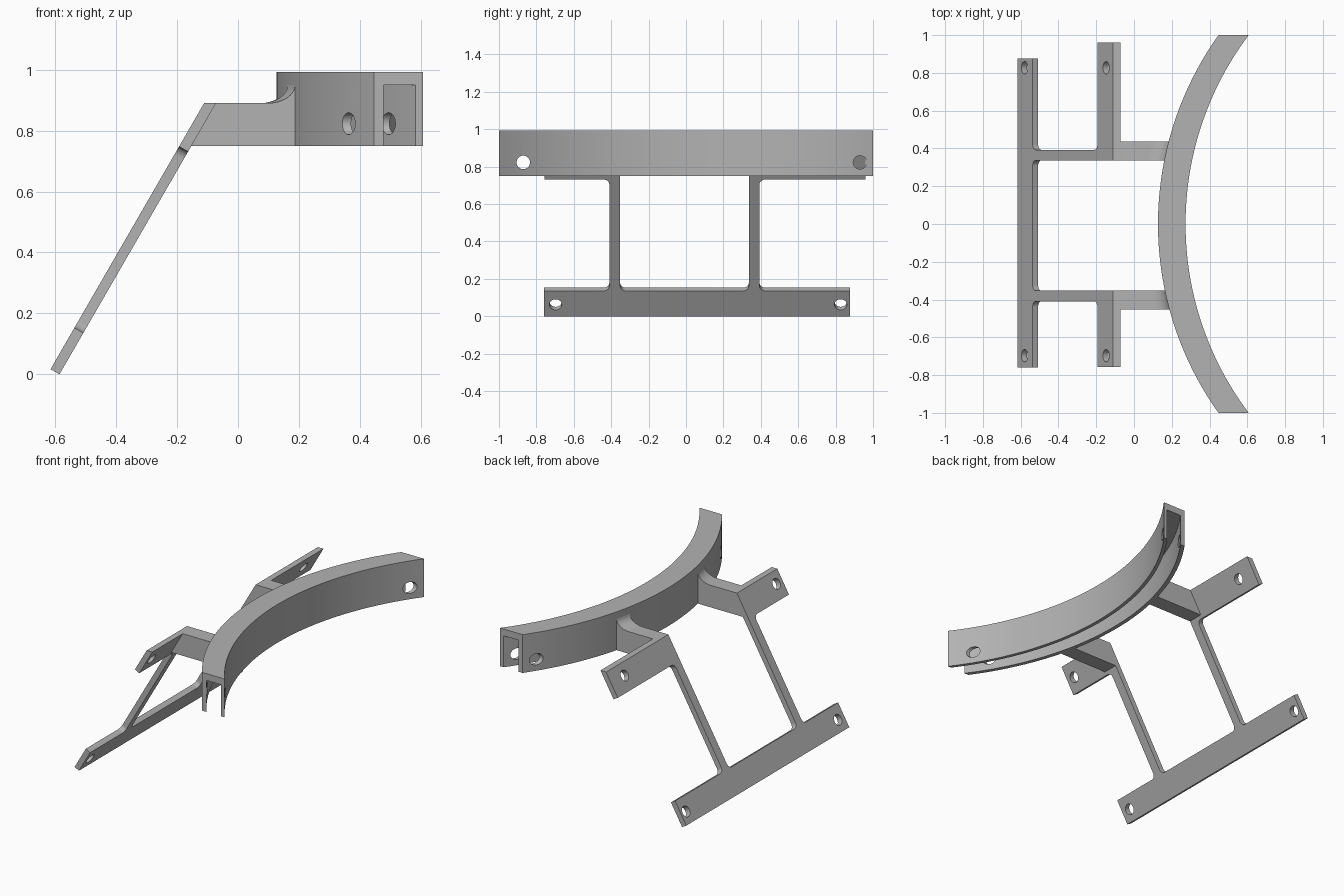
import bpy, bmesh, math
from mathutils import Vector, Matrix

cube = bpy.data.objects.get("Cube")
if cube:
    bpy.data.objects.remove(cube, do_unlink=True)

GREY = (0.45, 0.45, 0.45, 1)
grey = bpy.data.materials.new("satin grey")
grey.use_nodes = True
grey.diffuse_color = GREY
grey.node_tree.nodes["Principled BSDF"].inputs["Base Color"].default_value = GREY

TOP, BOTTOM, ARM_TOP, ROOF = 0.993, 0.75, 0.89, 0.95


def make_object(name, bm):
    bmesh.ops.recalc_face_normals(bm, faces=bm.faces)
    mesh = bpy.data.meshes.new(name)
    bm.to_mesh(mesh)
    bm.free()
    obj = bpy.data.objects.new(name, mesh)
    bpy.context.collection.objects.link(obj)
    mesh.materials.append(grey)
    return obj


def loft(name, rings):
    """Skin a row of closed rings and cap both ends."""
    bm = bmesh.new()
    rows = [[bm.verts.new(p) for p in ring] for ring in rings]
    for a, b in zip(rows, rows[1:]):
        for i in range(len(a)):
            j = (i + 1) % len(a)
            bm.faces.new((a[i], a[j], b[j], b[i]))
    bm.faces.new(rows[0])
    bm.faces.new(rows[-1])
    return make_object(name, bm)


def drill(obj, centres, axis, radius):
    """Cut round holes through the part along an axis."""
    turn = Vector(axis).to_track_quat('Z', 'Y').to_matrix().to_4x4()
    bm = bmesh.new()
    for c in centres:
        bmesh.ops.create_cone(bm, cap_ends=True, segments=32, radius1=radius, radius2=radius,
                              depth=0.5, matrix=Matrix.Translation(c) @ turn)
    cutter = make_object("hole_cutter", bm)
    cutter.hide_render = True
    mod = obj.modifiers.new("holes", 'BOOLEAN')
    mod.object, mod.operation, mod.solver = cutter, 'DIFFERENCE', 'EXACT'
    select(obj)
    bpy.ops.object.modifier_apply(modifier=mod.name)
    bpy.data.objects.remove(cutter, do_unlink=True)


def select(obj):
    bpy.ops.object.select_all(action='DESELECT')
    obj.select_set(True)
    bpy.context.view_layer.objects.active = obj


def finish(obj):
    select(obj)
    bpy.ops.object.shade_smooth_by_angle(angle=math.radians(30))


def bow(y, x0, radius):
    return x0 + radius - math.sqrt(radius * radius - y * y)


def outer_x(y):
    return bow(y, 0.127, 1.722)


# Curved channel, open underneath and at both ends
def channel_ring(y):
    a, b = outer_x(y), bow(y, 0.152, 1.697)
    c, d = bow(y, 0.25, 1.672), bow(y, 0.273, 1.664)
    return [(a, y, BOTTOM), (a, y, TOP), (d, y, TOP), (d, y, BOTTOM),
            (c, y, BOTTOM), (c, y, ROOF), (b, y, ROOF), (b, y, BOTTOM)]


STEPS = 64
channel = loft("curved_channel", [channel_ring(-1 + 2 * i / STEPS) for i in range(STEPS + 1)])
drill(channel, [(0.45, -0.87, 0.823), (0.45, 0.93, 0.823)], (1, 0, 0), 0.036)
finish(channel)

# Sloping frame: foot bar, two struts and two side tabs in one plate
UP = Vector((0.5, 0, math.sqrt(0.75)))
OUT = Vector((-math.sqrt(0.75), 0, 0.5))
CORNER = Vector((-0.586, 0, 0))
THICK = 0.034
BAR, TAB, END = 0.157, 0.844, 1.05


def on_plate(y, u, depth=0.0):
    return CORNER + UP * u + OUT * depth + Vector((0, y, 0))


def rounded(points, radius=0.03, steps=6):
    """Round the corners flagged with 1."""
    path = []
    for i, (y, u, flag) in enumerate(points):
        p = Vector((y, u))
        if not flag:
            path.append(p)
            continue
        a = (Vector(points[i - 1][:2]) - p).normalized() * radius
        b = (Vector(points[(i + 1) % len(points)][:2]) - p).normalized() * radius
        for k in range(steps + 1):
            t = k / steps * math.pi / 2
            path.append(p + a * (1 - math.sin(t)) + b * (1 - math.cos(t)))
    return path


def frame_side(bar_y, tab_y, out_y, in_y):
    return [(bar_y, 0, 0), (bar_y, BAR, 0), (out_y, BAR, 1), (out_y, TAB, 1),
            (tab_y, TAB, 0), (tab_y, END, 0), (in_y, END, 0), (in_y, BAR, 1)]


outline = rounded(frame_side(0.876, 0.961, 0.393, 0.336)
                  + frame_side(-0.76, -0.757, -0.41, -0.352)[::-1])
frame = loft("sloping_frame", [[on_plate(p.x, p.y, d) for p in outline] for d in (0, THICK)])
for v in frame.data.vertices:      # trim the tops level
    if v.co.z > ARM_TOP:
        v.co -= UP * ((v.co.z - ARM_TOP) / UP.z)
drill(frame, [on_plate(y, u) for y in (-0.697, 0.827) for u in (0.072, 0.935)], OUT, 0.033)
finish(frame)


# Arms joining the frame to the channel, flared up where they meet it
def arm_ring(y):
    end = outer_x(y)
    face = [CORNER.x + z * UP.x / UP.z for z in (BOTTOM, ARM_TOP)]
    ring = [(face[0], y, BOTTOM), (face[1], y, ARM_TOP)]
    for k in range(9):
        t = k / 8 * math.pi / 2
        ring.append((end - 0.09 + 0.09 * math.sin(t), y, ROOF - 0.06 * math.cos(t)))
    return ring + [(end + 0.012, y, ROOF), (end + 0.012, y, BOTTOM)]


for name, y0, y1 in (("back_arm", 0.336, 0.436), ("front_arm", -0.452, -0.352)):
    finish(loft(name, [arm_ring(y0 + (y1 - y0) * i / 6) for i in range(7)]))
